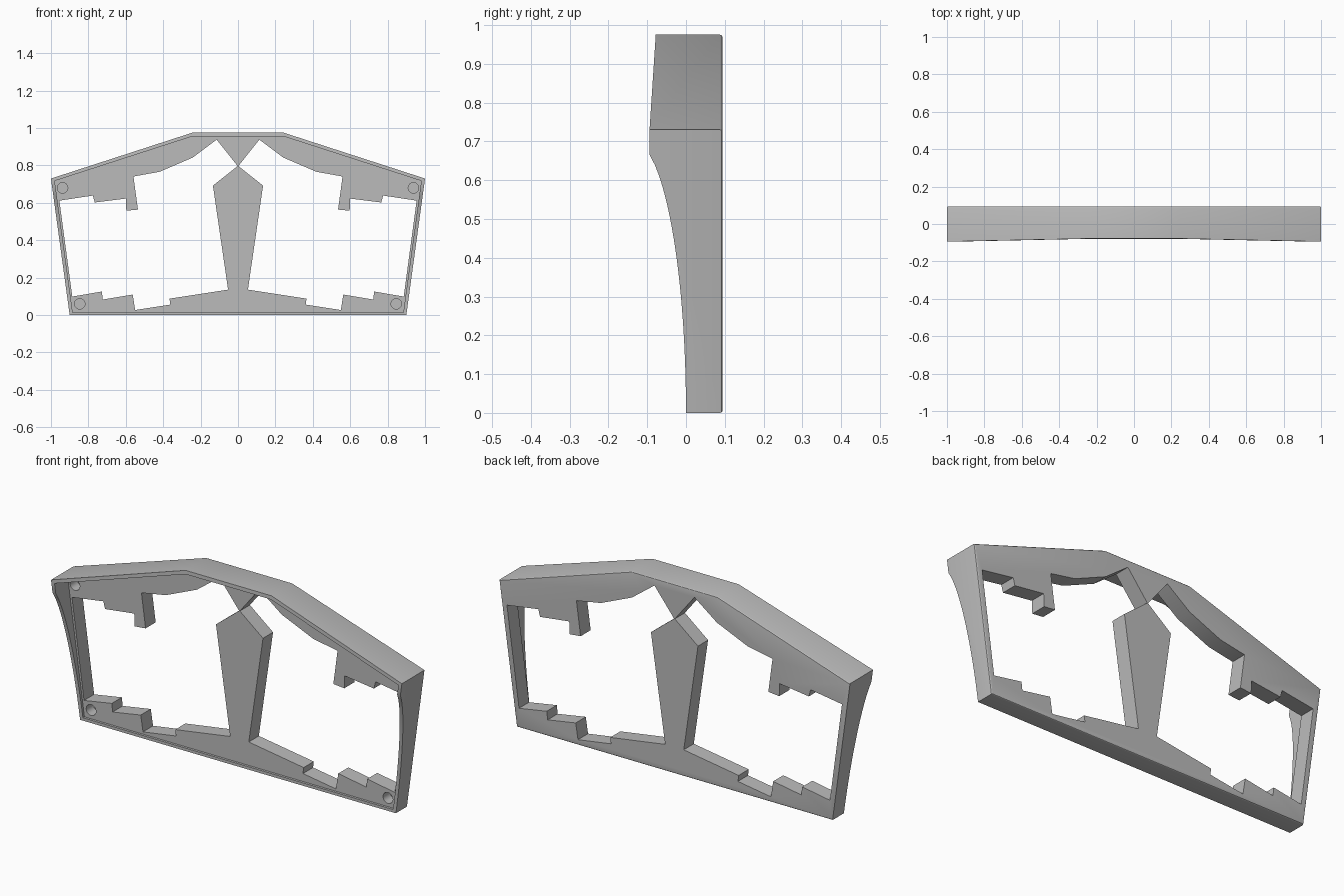
import bpy
import bmesh
import math
from mathutils import Vector

cube = bpy.data.objects.get("Cube")
if cube:
    bpy.data.objects.remove(cube, do_unlink=True)

BACK = 0.094          # rear plane of the panel
PLATE_FRONT = 0.012   # front plane of the panel, inside the rim


def prism(name, points, axis, start, end, back_bevel=0.0):
    """Extrude a closed 2D profile along y (points are x, z) or x (points are y, z)."""
    bm = bmesh.new()
    if axis == "y":
        verts = [bm.verts.new((a, start, b)) for a, b in points]
        step = Vector((0, end - start, 0))
    else:
        verts = [bm.verts.new((start, a, b)) for a, b in points]
        step = Vector((end - start, 0, 0))
    face = bm.faces.new(verts)
    out = bmesh.ops.extrude_face_region(bm, geom=[face], use_keep_orig=True)
    moved = [g for g in out["geom"] if isinstance(g, bmesh.types.BMVert)]
    bmesh.ops.translate(bm, verts=moved, vec=step)
    bmesh.ops.recalc_face_normals(bm, faces=bm.faces)
    if back_bevel:
        edges = [e for e in bm.edges if all(abs(v.co.y - end) < 1e-5 for v in e.verts)]
        bmesh.ops.bevel(bm, geom=edges, offset=back_bevel, segments=3,
                        profile=0.5, affect="EDGES")
    mesh = bpy.data.meshes.new(name)
    bm.to_mesh(mesh)
    bm.free()
    obj = bpy.data.objects.new(name, mesh)
    bpy.context.collection.objects.link(obj)
    return obj


def cut(target, cutter):
    """Subtract the cutter from the target, then discard it."""
    cutter.hide_render = True
    mod = target.modifiers.new("cut", "BOOLEAN")
    mod.operation = "DIFFERENCE"
    mod.solver = "EXACT"
    mod.object = cutter
    bpy.ops.object.select_all(action="DESELECT")
    bpy.context.view_layer.objects.active = target
    target.select_set(True)
    bpy.ops.object.modifier_apply(modifier=mod.name)
    bpy.data.objects.remove(cutter, do_unlink=True)


def both_sides(half):
    """Close a symmetric outline from its +x half."""
    return half + [(-x, z) for x, z in reversed(half)]


# Six-sided block with softened rear edges
outline = both_sides([(0.9, 0), (1.0, 0.73), (0.245, 0.975)])
frame = prism("panel_frame", outline, "y", -0.12, BACK, back_bevel=0.006)

# Hollow out the front, leaving a thin rim around the panel
recess = both_sides([(0.884, 0.015), (0.98, 0.7175), (0.243, 0.956)])
cut(frame, prism("recess_cutter", recess, "y", -0.2, PLATE_FRONT))

# Front edge of the rim: sloping at the top, sweeping back toward the base
sweep = [(-0.3, -0.1), (0, -0.1)]
steps = 24
for i in range(steps + 1):
    z = 0.667 * i / steps
    sweep.append((-0.1355 * (1 - math.sqrt(1 - (z / 0.7) ** 2)), z))
sweep += [(-0.094, 0.73), (-0.078, 0.975), (-0.07, 1.1), (-0.3, 1.1)]
cut(frame, prism("sweep_cutter", sweep, "x", -1.2, 1.2))

# Notched window on each side of the central pillar
window = [
    (0.955, 0.612), (0.776, 0.639), (0.766, 0.602), (0.6, 0.623),
    (0.597, 0.558), (0.535, 0.564), (0.559, 0.741), (0.42, 0.766),
    (0.242, 0.842), (0.114, 0.938), (0.002, 0.797), (0.134, 0.692),
    (0.053, 0.136), (0.366, 0.088), (0.362, 0.056), (0.55, 0.027),
    (0.563, 0.11), (0.723, 0.083), (0.728, 0.126), (0.886, 0.099),
]
for side in (1, -1):
    points = [(side * x, z) for x, z in window]
    cut(frame, prism("window_cutter", points, "y", -0.2, 0.2))

# Blind screw holes in the four corners
for side in (1, -1):
    for hx, hz in ((0.938, 0.68), (0.846, 0.06)):
        ring = [(side * hx + 0.028 * math.cos(math.tau * k / 24),
                 hz + 0.028 * math.sin(math.tau * k / 24)) for k in range(24)]
        cut(frame, prism("screw_hole_cutter", ring, "y", -0.2, 0.07))

# Plain grey finish
grey = bpy.data.materials.new("plain_grey")
grey.use_nodes = True
colour = (0.5, 0.5, 0.5, 1.0)
grey.diffuse_color = colour
grey.node_tree.nodes["Principled BSDF"].inputs["Base Color"].default_value = colour
frame.data.materials.clear()
frame.data.materials.append(grey)
for poly in frame.data.polygons:
    poly.material_index = 0

bpy.ops.object.select_all(action="DESELECT")
bpy.context.view_layer.objects.active = frame
frame.select_set(True)
bpy.ops.object.shade_smooth_by_angle(angle=math.radians(30))
